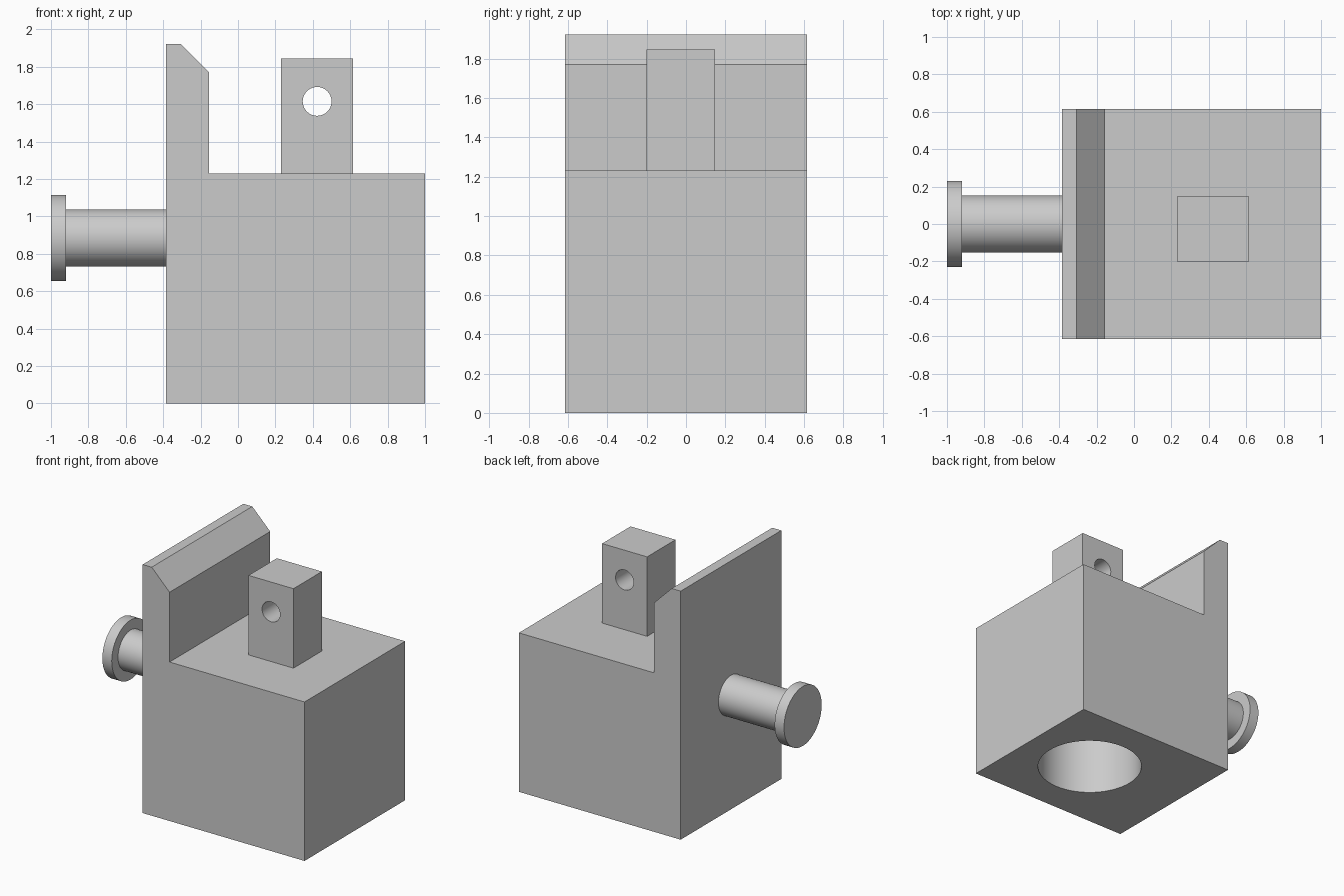
import bpy, bmesh, math
from mathutils import Matrix, Vector

default_cube = bpy.data.objects.get("Cube")
if default_cube:
    bpy.data.objects.remove(default_cube, do_unlink=True)

GREY = (0.6, 0.6, 0.6, 1.0)
grey = bpy.data.materials.new("plain_grey")
grey.use_nodes = True
grey.diffuse_color = GREY
grey.node_tree.nodes["Principled BSDF"].inputs["Base Color"].default_value = GREY


def add_object(name, bm):
    bmesh.ops.recalc_face_normals(bm, faces=bm.faces)
    mesh = bpy.data.meshes.new(name)
    bm.to_mesh(mesh)
    bm.free()
    mesh.materials.append(grey)
    obj = bpy.data.objects.new(name, mesh)
    bpy.context.collection.objects.link(obj)
    return obj


def extrude_profile(name, points, y0, y1):
    """Solid from an x-z outline, extruded along y."""
    bm = bmesh.new()
    face = bm.faces.new([bm.verts.new((x, y0, z)) for x, z in points])
    new = bmesh.ops.extrude_face_region(bm, geom=[face])["geom"]
    verts = [v for v in new if isinstance(v, bmesh.types.BMVert)]
    bmesh.ops.translate(bm, verts=verts, vec=(0, y1 - y0, 0))
    return add_object(name, bm)


def revolve(name, outline, origin, axis, segments=64):
    """Solid of revolution from (distance, radius) points along an axis."""
    bm = bmesh.new()
    verts = [bm.verts.new((r, 0, d)) for d, r in outline]
    edges = [bm.edges.new(pair) for pair in zip(verts, verts[1:])]
    bmesh.ops.spin(bm, geom=verts + edges, cent=(0, 0, 0), axis=(0, 0, 1),
                   angle=math.tau, steps=segments)
    bmesh.ops.remove_doubles(bm, verts=bm.verts, dist=0.0001)
    turn = Vector((0, 0, 1)).rotation_difference(Vector(axis)).to_matrix().to_4x4()
    bmesh.ops.transform(bm, matrix=Matrix.Translation(origin) @ turn, verts=bm.verts)
    return add_object(name, bm)


def select_only(obj):
    bpy.ops.object.select_all(action="DESELECT")
    obj.select_set(True)
    bpy.context.view_layer.objects.active = obj


def cut(obj, cutter):
    cutter.hide_render = True
    mod = obj.modifiers.new("cut", "BOOLEAN")
    mod.operation = "DIFFERENCE"
    mod.solver = "EXACT"
    mod.object = cutter
    select_only(obj)
    bpy.ops.object.modifier_apply(modifier=mod.name)
    bpy.data.objects.remove(cutter, do_unlink=True)


# Block with the tall chamfered side wall
left, wall, deck, top = -0.385, -0.155, 1.23, 1.923
body = extrude_profile("body", [
    (left, 0), (1, 0), (1, deck), (wall, deck),
    (wall, 1.77), (-0.308, top), (left, top)], -0.615, 0.615)

# Round blind bore in the underside
bore_depth, bore_radius = 0.77, 0.38
cut(body, revolve("bore_cutter", [
    (-0.1, 0), (-0.1, bore_radius), (bore_depth, bore_radius), (bore_depth, 0)],
    (0.425, 0, 0), (0, 0, 1)))

# Upright lug with a cross hole
lug = extrude_profile("lug", [
    (0.23, deck), (0.615, deck), (0.615, 1.845), (0.23, 1.845)], -0.2, 0.147)
cut(lug, revolve("lug_hole_cutter", [
    (-0.6, 0), (-0.6, 0.077), (0.6, 0.077), (0.6, 0)],
    (0.423, 0, 1.615), (0, 1, 0)))

# Side pin with a flanged end
pin = revolve("flanged_pin", [
    (0, 0), (0, 0.153), (0.535, 0.153), (0.535, 0.23), (0.615, 0.23), (0.615, 0)],
    (left, 0, 0.885), (-1, 0, 0))

# Smooth round walls, crisp edges
for obj in (body, lug, pin):
    select_only(obj)
    bpy.ops.object.shade_smooth_by_angle(angle=math.radians(30))
